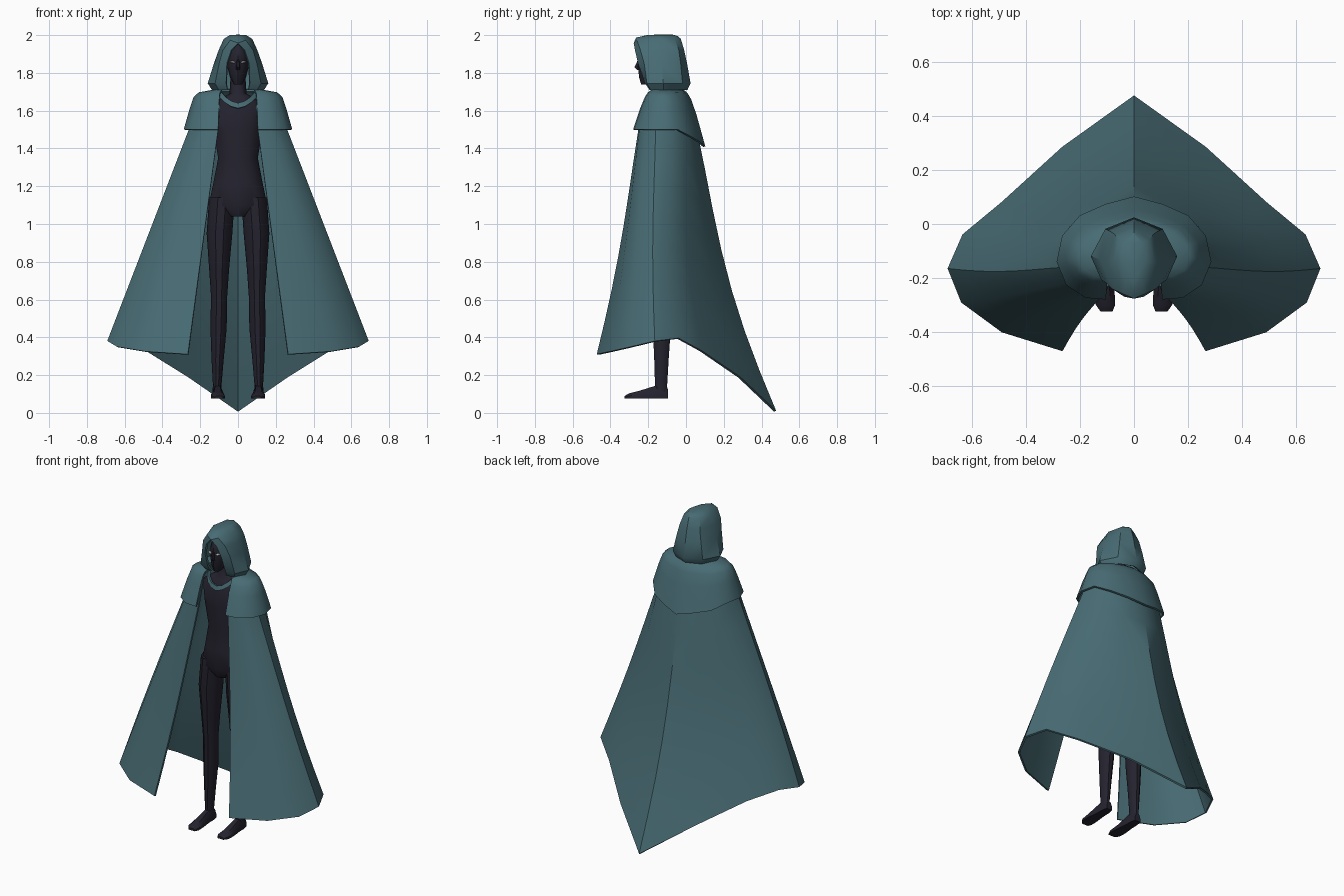
import bpy, bmesh, math

if "Cube" in bpy.data.objects:
    bpy.data.objects.remove(bpy.data.objects["Cube"])


def material(name, rgb):
    m = bpy.data.materials.new(name)
    m.diffuse_color = (*rgb, 1)
    m.use_nodes = True
    m.node_tree.nodes["Principled BSDF"].inputs["Base Color"].default_value = m.diffuse_color
    return m


TEAL = material("teal_cloth", (0.065, 0.15, 0.175))
DARK = material("dark_suit", (0.018, 0.016, 0.027))
WHITE = material("eye_white", (0.75, 0.75, 0.72))


def loft(name, rows, mat, closed=False, mirror=False, thick=0, angle=35):
    """Skin rows of points (top to bottom); mirror in x and thicken if asked."""
    bm = bmesh.new()
    vs = [[bm.verts.new(p) for p in r] for r in rows]
    n = len(rows[0])
    for a, b in zip(vs, vs[1:]):
        for i in range(n if closed else n - 1):
            j = (i + 1) % n
            bm.faces.new((a[i], b[i], b[j], a[j]))
    if closed:
        bm.faces.new(vs[0])
        bm.faces.new(vs[-1])
        bmesh.ops.recalc_face_normals(bm, faces=bm.faces)
    bmesh.ops.remove_doubles(bm, verts=bm.verts, dist=0.0005)
    me = bpy.data.meshes.new(name)
    bm.to_mesh(me)
    bm.free()
    ob = bpy.data.objects.new(name, me)
    bpy.context.collection.objects.link(ob)
    me.materials.append(mat)
    if mirror:
        ob.modifiers.new("mirror", 'MIRROR')
    if thick:
        s = ob.modifiers.new("cloth", 'SOLIDIFY')
        s.thickness, s.offset = thick, -0.6
    bpy.ops.object.select_all(action='DESELECT')
    ob.select_set(True)
    bpy.context.view_layer.objects.active = ob
    bpy.ops.object.convert(target='MESH')
    bpy.ops.object.shade_smooth_by_angle(angle=math.radians(angle))
    return ob


def rings(sections, sides=10):
    """Horizontal elliptical rings from (cx, cy, z, rx, ry)."""
    t = [2 * math.pi * i / sides for i in range(sides)]
    return [[(cx + rx * math.cos(a), cy + ry * math.sin(a), z) for a in t]
            for cx, cy, z, rx, ry in sections]


# Cloak: half outline under the cape collar, flaring to a pointed rear hem
top = [(.105, -.25), (.17, -.245), (.225, -.215), (.258, -.16),
       (.25, -.09), (.20, -.015), (.105, .035), (0, .055)]
hem = [(.265, -.47, .31), (.49, -.40, .325), (.64, -.29, .35), (.69, -.165, .38),
       (.635, -.04, .395), (.49, .08, .33), (.265, .285, .19), (0, .475, .01)]
rows = [[(x * .9, -.11 + (y + .11) * .85, 1.63) for x, y in top]]
for k in range(8):
    t = k / 7
    row = []
    for i, ((x, y), (hx, hy, hz)) in enumerate(zip(top, hem)):
        sag = math.sin(math.pi * t ** 1.2) * (.055 * i / 7 - .018 * (1 - i / 7))
        row.append((x + (hx - x) * t, y + (hy - y) * t - sag, 1.5 + (hz - 1.5) * t))
    rows.append(row)
loft("cloak", rows, TEAL, mirror=True, thick=.012)

# Shoulder cape
neck = [(.085, -.18), (.10, -.175), (.115, -.155), (.12, -.12),
        (.115, -.09), (.09, -.05), (.05, -.025), (0, -.015)]
low = [(.105, -.278, 1.5), (.18, -.272, 1.5), (.25, -.225, 1.5), (.285, -.14, 1.5),
       (.265, -.045, 1.5), (.2, .03, 1.46), (.105, .072, 1.435), (0, .1, 1.41)]
rows = []
for wx, wy, wz in [(0, 0, 0), (.52, .2, .07), (.68, .36, .18), (.8, .6, .45), (1, 1, 1)]:
    rows.append([(x + (lx - x) * wx, y + (ly - y) * wy, 1.71 + (lz - 1.71) * wz)
                 for (x, y), (lx, ly, lz) in zip(neck, low)])
loft("shoulder_cape", rows, TEAL, mirror=True, thick=.012)

# Hood: rows run from the face opening round to the centre back
hood = [
    (1.995, [(.02, -.2), (.06, -.185), (.078, -.13), (.055, -.06), (0, -.035)]),
    (1.92, [(.035, -.268), (.078, -.24), (.1, -.14), (.07, -.04), (0, -.012)]),
    (1.85, [(.058, -.252), (.098, -.22), (.125, -.13), (.085, -.03), (0, .003)]),
    (1.745, [(.062, -.215), (.12, -.205), (.158, -.12), (.105, -.02), (0, .022)]),
    (1.71, [(.055, -.19), (.10, -.185), (.135, -.12), (.09, -.03), (0, .005)]),
]
rows = [[(x, y, z) for x, y in pts] for z, pts in hood]
rows[0] = [(0, -.275, 1.957), (.04, -.258, 1.972), (.074, -.14, 1.978),
           (.055, -.06, 1.978), (0, -.03, 1.98)]
crown = [(0, -.262, 1.985), (.025, -.2, 1.997), (.042, -.14, 1.998),
         (.03, -.07, 1.998), (0, -.045, 1.993)]
ridge = [(0, y, z + (.002 if x else 0)) for x, y, z in crown]
loft("hood", [ridge, crown] + rows, TEAL, mirror=True, thick=.012, angle=40)

# Neckline band
band = [(0, -.222, 1.64), (.035, -.217, 1.65), (.065, -.2, 1.672), (.09, -.165, 1.7)]
loft("neckline_band", [band, [(x * 1.1, y - .006, z - .027) for x, y, z in band]],
     TEAL, mirror=True, thick=.012)

# Body
loft("torso", rings([(0, -.135, 1.77, .04, .045), (0, -.13, 1.69, .045, .05),
                     (0, -.13, 1.665, .09, .065), (0, -.13, 1.62, .15, .082),
                     (0, -.13, 1.5, .13, .095), (0, -.13, 1.35, .105, .08),
                     (0, -.13, 1.22, .13, .085), (0, -.13, 1.1, .155, .095),
                     (0, -.13, 1.04, .05, .07)], 12), DARK, closed=True)

for side, s in (("left", 1), ("right", -1)):
    loft(side + "_leg", rings([(s * .085, -.13, 1.14, .068, .08), (s * .098, -.135, .95, .068, .08),
                               (s * .1, -.135, .75, .052, .062), (s * .1, -.135, .62, .043, .05),
                               (s * .103, -.128, .45, .043, .05), (s * .108, -.13, .28, .032, .04),
                               (s * .11, -.132, .15, .023, .034), (s * .11, -.132, .08, .026, .036)]),
         DARK, closed=True)
    # Foot: cross-sections run from heel to toe
    foot = []
    for y, w, h, cx in [(-.095, .02, .05, .108), (-.13, .027, .075, .108), (-.18, .028, .062, .108),
                        (-.25, .036, .04, .108), (-.3, .036, .028, .106), (-.325, .022, .014, .102)]:
        foot.append([(s * cx + w * u, y, .076 + h * v) for u, v in
                     [(-1, 0), (-1, .5), (-.5, 1), (.5, 1), (1, .5), (1, 0)]])
    loft(side + "_foot", foot, DARK, closed=True)
    # Eye
    bpy.ops.mesh.primitive_uv_sphere_add(segments=10, ring_count=6, radius=1,
                                         location=(s * .028, -.245, 1.857),
                                         rotation=(0, s * -.15, s * .4))
    eye = bpy.context.object
    eye.name = side + "_eye"
    eye.scale = (.014, .009, .006)
    eye.data.materials.append(WHITE)

# Head and nose
loft("head", rings([(0, -.165, 1.95, .025, .04), (0, -.165, 1.925, .045, .07),
                    (0, -.168, 1.88, .056, .084), (0, -.17, 1.83, .056, .084),
                    (0, -.18, 1.775, .042, .068), (0, -.205, 1.738, .02, .032)], 12),
     DARK, closed=True)
loft("nose", rings([(0, -.248, 1.87, .006, .007), (0, -.257, 1.83, .011, .019),
                    (0, -.248, 1.815, .009, .01)], 6), DARK, closed=True)
